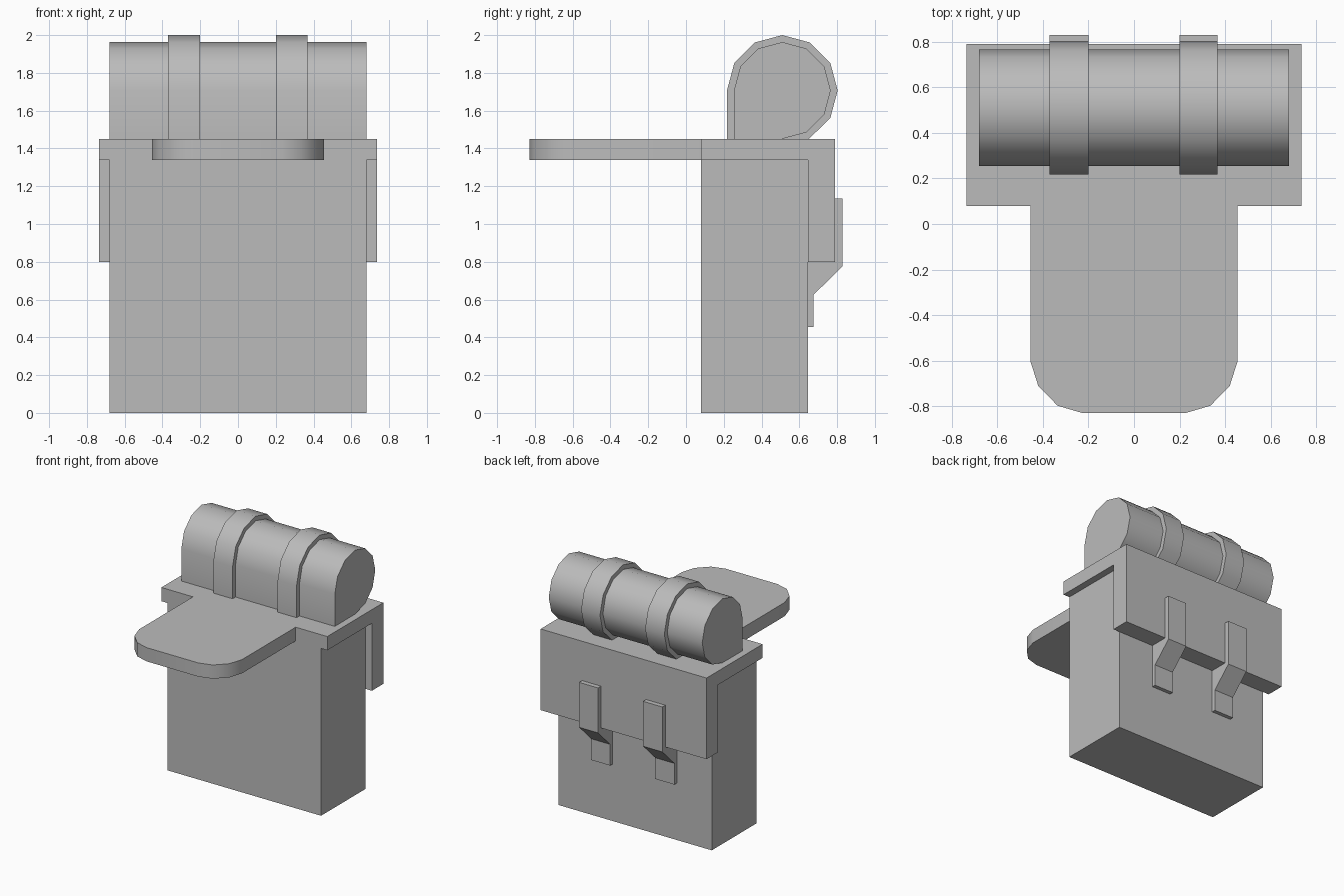
import bpy, bmesh, math
from mathutils import Vector

cube = bpy.data.objects.get("Cube")
if cube:
    bpy.data.objects.remove(cube, do_unlink=True)

GREY = (0.5, 0.5, 0.5, 1)
grey = bpy.data.materials.new("plain grey")
grey.use_nodes = True
grey.diffuse_color = GREY
grey.node_tree.nodes["Principled BSDF"].inputs["Base Color"].default_value = GREY


def extrude(name, points, direction, smooth=False):
    """Make a solid by extruding a flat outline along a direction."""
    bm = bmesh.new()
    face = bm.faces.new([bm.verts.new(p) for p in points])
    new = bmesh.ops.extrude_face_region(bm, geom=[face])["geom"]
    verts = [v for v in new if isinstance(v, bmesh.types.BMVert)]
    bmesh.ops.translate(bm, verts=verts, vec=Vector(direction))
    bmesh.ops.recalc_face_normals(bm, faces=bm.faces)
    mesh = bpy.data.meshes.new(name)
    bm.to_mesh(mesh)
    bm.free()
    mesh.materials.append(grey)
    obj = bpy.data.objects.new(name, mesh)
    bpy.context.collection.objects.link(obj)
    if smooth:
        bpy.ops.object.select_all(action="DESELECT")
        obj.select_set(True)
        bpy.context.view_layer.objects.active = obj
        bpy.ops.object.shade_smooth_by_angle(angle=math.radians(40))
    return obj


def side_profile(name, outline, x0, x1, smooth=False):
    """Extrude a (y, z) outline across the width from x0 to x1."""
    return extrude(name, [(x0, y, z) for y, z in outline], (x1 - x0, 0, 0), smooth)


FRONT, BACK, FLAP_BACK = 0.08, 0.645, 0.79
FLAP_LOW, FLAP_TOP = 1.34, 1.45

# Main bag body
side_profile("bag_body", [(FRONT, 0), (BACK, 0), (BACK, FLAP_LOW), (FRONT, FLAP_LOW)], -0.68, 0.68)

# Lid folded down over the back
side_profile("lid_flap", [(FRONT, FLAP_LOW), (BACK, FLAP_LOW), (BACK, 0.8), (FLAP_BACK, 0.8),
                          (FLAP_BACK, FLAP_TOP), (FRONT, FLAP_TOP)], -0.735, 0.735)

# Rounded tongue reaching forward
half = [(0.455, FRONT), (0.455, -0.6), (0.42, -0.71), (0.335, -0.797), (0.23, -0.828)]
outline = half + [(-x, y) for x, y in reversed(half)]
extrude("front_tongue", [(x, y, FLAP_LOW) for x, y in outline], (0, 0, FLAP_TOP - FLAP_LOW), True)


def roll_outline(radius, last_step):
    """Round roll section whose front side drops straight to the lid."""
    cy, cz = 0.51, 1.707
    arc = [(cy - radius * math.cos(math.radians(a)), cz + radius * math.sin(math.radians(a)))
           for a in range(0, last_step * 30 + 1, 30)]
    return [(cy - radius, FLAP_TOP)] + arc


# Bedroll on the lid
side_profile("bedroll", roll_outline(0.256, 9), -0.68, 0.68, True)

# Roll straps and the buckle straps behind
buckle = [(BACK, 0.455), (0.675, 0.455), (0.675, 0.625), (0.828, 0.775),
          (0.828, 1.135), (FLAP_BACK, 1.135), (FLAP_BACK, 0.8), (BACK, 0.8)]
for side, x0, x1 in (("right", -0.37, -0.2), ("left", 0.2, 0.367)):
    side_profile(side + "_roll_strap", roll_outline(0.293, 7) + [(0.65, FLAP_TOP)], x0, x1, True)
    side_profile(side + "_buckle_strap", buckle, x0, x1)
